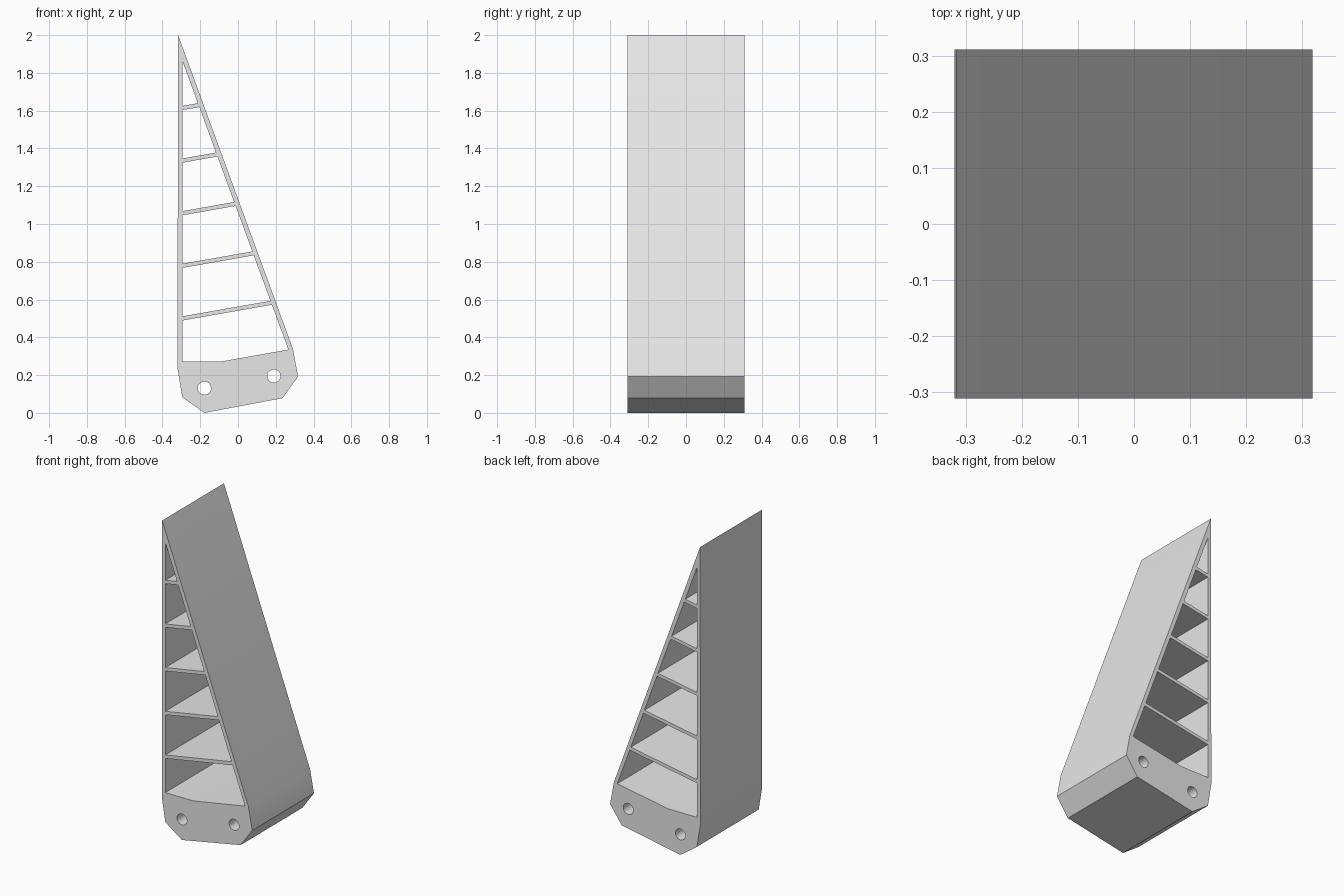
import bpy
import bmesh
from math import cos, sin, pi, radians
from mathutils import Matrix

cube = bpy.data.objects.get("Cube")
if cube:
    bpy.data.objects.remove(cube, do_unlink=True)

HALF_DEPTH = 0.311
INNER_LEFT = -0.295        # inside face of the upright wall
RIB_SLOPE = 0.176          # ribs rise ten degrees to the right
RIB_HEIGHT = 0.022
RIB_TOPS = [0.511 + 0.2785 * i for i in range(5)]

grey = bpy.data.materials.new("plain_grey")
grey.use_nodes = True
grey.diffuse_color = (0.8, 0.8, 0.8, 1)
grey.node_tree.nodes["Principled BSDF"].inputs["Base Color"].default_value = (0.8, 0.8, 0.8, 1)


def slant_point(z_left):
    """Where a rib line starting at the upright wall meets the slanted wall."""
    top, run = 1.865, 0.367
    rise = RIB_SLOPE * run * (top - z_left) / (1 + RIB_SLOPE * run)
    z = z_left + rise
    return INNER_LEFT + run * (top - z), z


def circle(x, z, r, n=32):
    return [(x + r * cos(2 * pi * i / n), z + r * sin(2 * pi * i / n)) for i in range(n)]


# Outer profile: tall wedge on a chamfered foot
loops = [[(-0.317, 2.0), (-0.32, 0.525), (-0.32, 0.235), (-0.295, 0.083),
          (-0.178, 0.0), (0.236, 0.078), (0.318, 0.193), (0.291, 0.338)]]

# Bottom cell with its bent floor
loops.append([(INNER_LEFT, 0.271), (-0.095, 0.271), (0.267, 0.335),
              slant_point(RIB_TOPS[0] - RIB_HEIGHT),
              (INNER_LEFT, RIB_TOPS[0] - RIB_HEIGHT)])

# Cells between ribs
for low, high in zip(RIB_TOPS, RIB_TOPS[1:]):
    roof = high - RIB_HEIGHT
    loops.append([(INNER_LEFT, low), slant_point(low), slant_point(roof), (INNER_LEFT, roof)])

# Triangular cell at the tip
loops.append([(INNER_LEFT, RIB_TOPS[-1]), slant_point(RIB_TOPS[-1]), (INNER_LEFT, 1.865)])

# Two bolt holes through the foot
loops.append(circle(-0.178, 0.131, 0.035))
loops.append(circle(0.190, 0.195, 0.035))

# Extrude the filled profile through the depth
curve = bpy.data.curves.new("ribbed_wedge", "CURVE")
curve.dimensions = "2D"
curve.fill_mode = "BOTH"
curve.extrude = HALF_DEPTH
for points in loops:
    spline = curve.splines.new("POLY")
    spline.points.add(len(points) - 1)
    for p, (x, z) in zip(spline.points, points):
        p.co = (x, z, 0, 1)
    spline.use_cyclic_u = True
wedge = bpy.data.objects.new("ribbed_wedge", curve)
bpy.context.collection.objects.link(wedge)

bpy.ops.object.select_all(action="DESELECT")
wedge.select_set(True)
bpy.context.view_layer.objects.active = wedge
bpy.ops.object.convert(target="MESH")
wedge = bpy.context.view_layer.objects.active

# Stand it upright and weld the caps to the walls
mesh = wedge.data
mesh.transform(Matrix.Rotation(radians(90), 4, "X"))
bm = bmesh.new()
bm.from_mesh(mesh)
bmesh.ops.remove_doubles(bm, verts=bm.verts, dist=0.0001)
bmesh.ops.recalc_face_normals(bm, faces=bm.faces)
bm.to_mesh(mesh)
bm.free()
mesh.materials.clear()
mesh.materials.append(grey)
bpy.ops.object.shade_smooth_by_angle(angle=radians(35))
